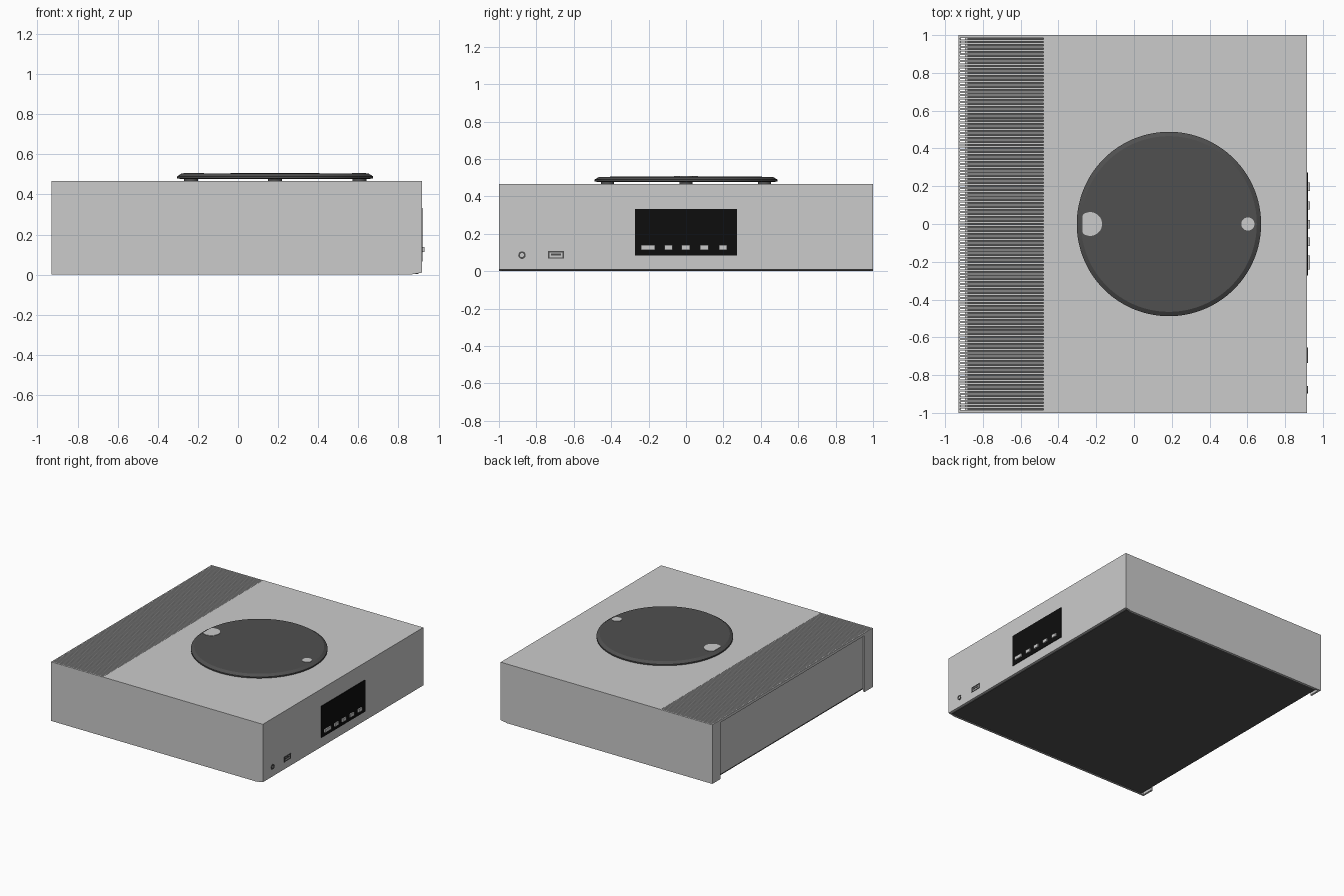
import bpy, bmesh, math

if "Cube" in bpy.data.objects:
    bpy.data.objects.remove(bpy.data.objects["Cube"])


def material(name, v):
    m = bpy.data.materials.new(name)
    m.diffuse_color = (v, v, v, 1)
    m.use_nodes = True
    m.node_tree.nodes["Principled BSDF"].inputs["Base Color"].default_value = m.diffuse_color
    return m


DARK = material("dark_grey", 0.08)
BLACK = material("black", 0.004)


def finish(name, bm, mat=None, smooth=False):
    bmesh.ops.recalc_face_normals(bm, faces=bm.faces)
    me = bpy.data.meshes.new(name)
    bm.to_mesh(me)
    bm.free()
    ob = bpy.data.objects.new(name, me)
    bpy.context.collection.objects.link(ob)
    if mat:
        me.materials.append(mat)
    if smooth:
        bpy.ops.object.select_all(action='DESELECT')
        ob.select_set(True)
        bpy.context.view_layer.objects.active = ob
        bpy.ops.object.shade_smooth_by_angle(angle=math.radians(25))
    return ob


def add_box(bm, x, y, z):
    vs = bmesh.ops.create_cube(bm, size=1)["verts"]
    for v in vs:
        for i, (a, b) in enumerate((x, y, z)):
            v.co[i] = a + (b - a) * (v.co[i] + 0.5)


def box(name, x, y, z, mat=None):
    bm = bmesh.new()
    add_box(bm, x, y, z)
    return finish(name, bm, mat)


def prism_y(name, profile, y0, y1, mat=None):
    bm = bmesh.new()
    f = bm.faces.new([bm.verts.new((x, y0, z)) for x, z in profile])
    ext = bmesh.ops.extrude_face_region(bm, geom=[f])["geom"]
    bmesh.ops.translate(bm, vec=(0, y1 - y0, 0),
                        verts=[g for g in ext if isinstance(g, bmesh.types.BMVert)])
    return finish(name, bm, mat)


def lathe(name, profile, centre, mat=None, seg=96, axis='Z', closed=False):
    bm = bmesh.new()
    vs = [bm.verts.new((r, 0, h)) for r, h in profile]
    es = [bm.edges.new(p) for p in zip(vs, vs[1:])]
    if closed:
        es.append(bm.edges.new((vs[-1], vs[0])))
    bmesh.ops.spin(bm, geom=vs + es, cent=(0, 0, 0), axis=(0, 0, 1),
                   angle=2 * math.pi, steps=seg)
    bmesh.ops.remove_doubles(bm, verts=bm.verts, dist=1e-5)
    ob = finish(name, bm, mat, True)
    ob.location = centre
    if axis == 'X':
        ob.rotation_euler = (0, math.pi / 2, 0)
    return ob


X0, X1, TOP = -0.93, 0.917, 0.467

# casing: top with front lip, side walls, rear return flanges
prism_y("top_plate", [(-0.48, 0.445), (0.87, 0.445), (0.87, 0.43), (X1, 0.43),
                      (X1, TOP), (-0.48, TOP)], -1, 1)
for s, side in ((-1, "left"), (1, "right")):
    box("side_wall_" + side, (X0, 0.87), sorted((s, s * 0.985)), (0, TOP - 0.001))
    box("rear_flange_" + side, (X0, X0 + 0.015), sorted((s * 0.985, s * 0.9)), (0, 0.445))
box("rear_panel", (-0.895, -0.88), (-0.985, 0.985), (0.012, 0.445))
box("base_plate", (-0.895, 0.9), (-0.985, 0.985), (0.002, 0.012), DARK)

# ventilation slats over the rear of the top
bm = bmesh.new()
add_box(bm, (X0, X0 + 0.008), (-1, 1), (0.445, TOP))
N = 110
pitch = 2 / N
for i in range(N):
    y = -1 + (i + 0.5) * pitch
    add_box(bm, (X0 + 0.008, -0.48), (y - pitch * 0.29, y + pitch * 0.29), (0.447, TOP))
finish("vent_slats", bm)

# front panel
prism_y("front_panel", [(0.87, 0.002), (X1, 0.01), (X1, 0.43), (0.87, 0.43)], -1, 1)

# display and its buttons
box("display", (0.9, 0.921), (-0.272, 0.272), (0.083, 0.333), BLACK)
for i, (y, w) in enumerate(((-0.204, 0.074), (-0.094, 0.044), (-0.001, 0.044),
                            (0.098, 0.044), (0.198, 0.044))):
    box(f"button_{i + 1}", (0.915, 0.931), (y - w / 2, y + w / 2), (0.113, 0.139))

# headphone jack and data socket
lathe("jack_ring", [(0.011, -0.01), (0.02, -0.01), (0.02, 0.004), (0.011, 0.004)],
      (X1, -0.877, 0.086), DARK, 32, 'X', True)
lathe("jack_core", [(0, 0.001), (0.011, 0.001), (0.011, -0.01)],
      (X1, -0.877, 0.086), None, 24, 'X')
bm = bmesh.new()
for y in ((-0.737, -0.731), (-0.659, -0.653)):
    add_box(bm, (0.91, 0.92), y, (0.067, 0.107))
for z in ((0.067, 0.073), (0.101, 0.107)):
    add_box(bm, (0.91, 0.92), (-0.731, -0.659), z)
add_box(bm, (0.91, 0.919), (-0.722, -0.668), (0.083, 0.095))
finish("data_socket", bm, DARK)

# round disc lid with bevelled rim, on four pads
CX = 0.185
lathe("disc_lid", [(0, 0.477), (0.47, 0.477), (0.488, 0.48), (0.488, 0.49),
                   (0.465, 0.505), (0, 0.506)], (CX, 0, 0), DARK, 128)
for i in range(4):
    a = i * math.pi / 2
    lathe(f"lid_pad_{i + 1}", [(0, 0.46), (0.035, 0.46), (0.035, 0.478), (0, 0.478)],
          (CX + 0.42 * math.cos(a), 0.42 * math.sin(a), 0), DARK, 32)

# lid inlays: small round one, large one with a flattened outer edge
lathe("lid_inlay_small", [(0, 0.508), (0.035, 0.508), (0.035, 0.5)], (0.603, 0, 0), None, 32)
bm = bmesh.new()
r, cx = 0.063, -0.232
f = bm.faces.new([bm.verts.new((max(cx + r * math.cos(t), -0.272), r * math.sin(t), 0.508))
                  for t in [2 * math.pi * k / 40 for k in range(40)]])
ext = bmesh.ops.extrude_face_region(bm, geom=[f])["geom"]
bmesh.ops.translate(bm, vec=(0, 0, -0.008),
                    verts=[g for g in ext if isinstance(g, bmesh.types.BMVert)])
finish("lid_inlay_large", bm)
